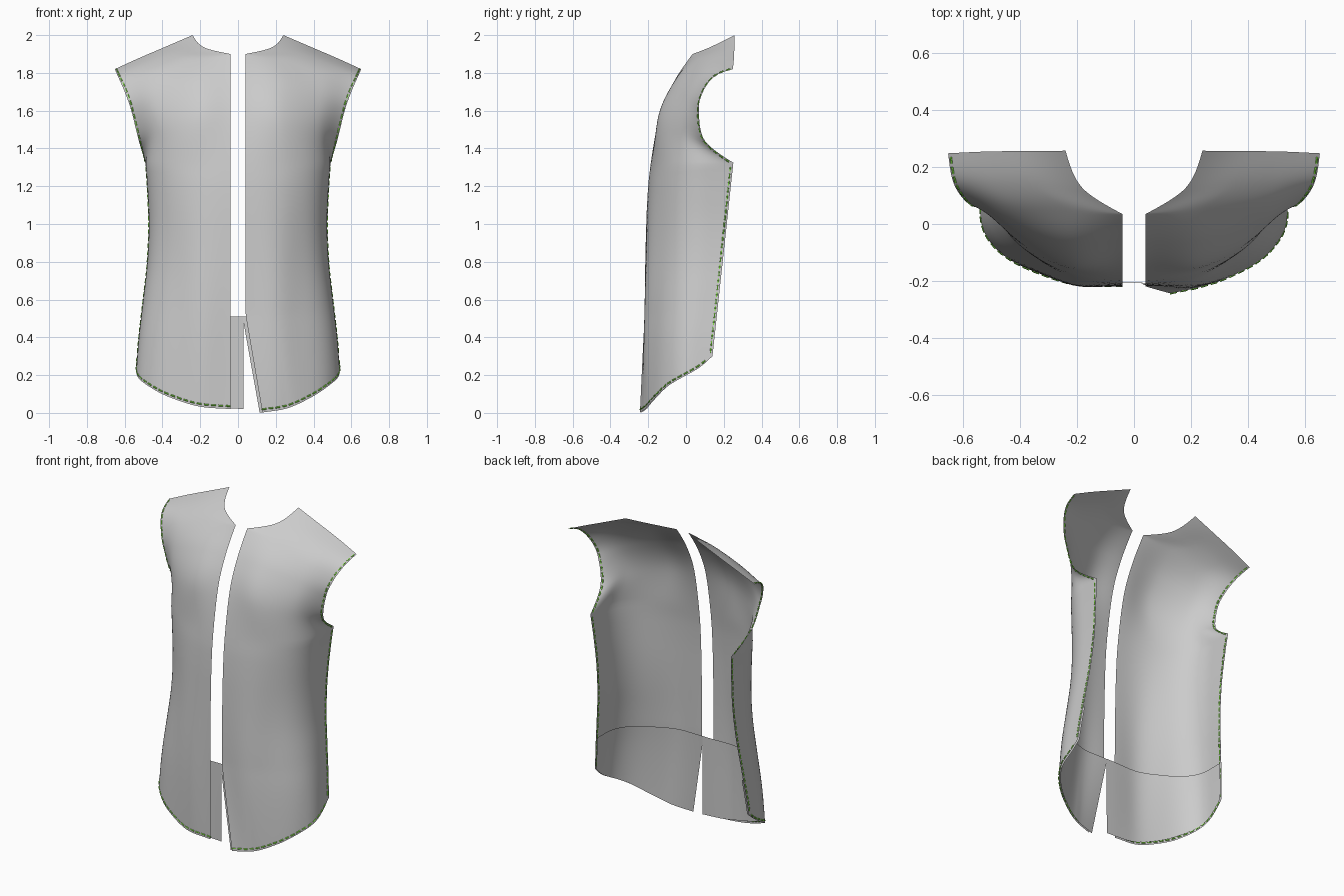
import bpy, bmesh, math
from mathutils import Vector

if "Cube" in bpy.data.objects:
    bpy.data.objects.remove(bpy.data.objects["Cube"])

def hermite(p, q, m, n, u):
    return (p * (2*u**3 - 3*u*u + 1) + m * (u**3 - 2*u*u + u)
            + q * (3*u*u - 2*u**3) + n * (u**3 - u*u))

def table(pts, t):
    """Smooth lookup in a list of (key, value) pairs."""
    if t <= pts[0][0]:
        return pts[0][1]
    for i in range(len(pts) - 1):
        (a, va), (b, vb) = pts[i], pts[i + 1]
        if t <= b:
            pa = pts[max(i - 1, 0)]
            pb = pts[min(i + 2, len(pts) - 1)]
            ma = (vb - pa[1]) / (b - pa[0]) * (b - a)
            mb = (pb[1] - va) / (pb[0] - a) * (b - a)
            return hermite(va, vb, ma, mb, (t - a) / (b - a))
    return pts[-1][1]

# body shape: half width, front depth and curve centre by height; hem height across
WIDTH = [(0, .545), (.2, .54), (.4, .525), (.6, .502), (.8, .48), (1, .472), (1.2, .48), (1.35, .492)]
FRONT = [(0, -.215), (.6, -.217), (1, -.21), (1.2, -.2), (1.32, -.187)]
CENTRE = [(.1, .04), (.4, .06), (.8, .11), (1.1, .115), (1.35, .11)]
HEM = [(0, .02), (.25, .035), (.5, .09), (.65, .14), (.82, .2), (.92, .245), (1, .3)]

# chest rows, centre front / neck to armhole, ending in the shoulder seam
ROWS = [
    [(.04, -.138, 1.58), (.23, -.14, 1.56), (.425, -.045, 1.51), (.525, .10, 1.44)],
    [(.04, -.06, 1.76), (.23, -.06, 1.74), (.44, -.005, 1.67), (.565, .068, 1.6)],
    [(.04, .035, 1.9), (.24, .045, 1.86), (.45, .055, 1.78), (.6, .09, 1.7)],
    [(.18, .125, 1.935), (.34, .14, 1.9), (.5, .142, 1.838), (.635, .15, 1.78)],
    [(.24, .257, 2.0), (.38, .256, 1.94), (.52, .254, 1.88), (.652, .248, 1.82)],
]

def chest_row(row, s):
    return table([(i / 3, Vector(p)) for i, p in enumerate(row)], s)

def lower(s, v, x0=.04, inset=0.0):
    """Body below the armhole: curved front, straight side."""
    hem = table(HEM, s)
    z = hem + (1.3 + .025 * s**3 - hem) * v
    a = table(WIDTH, z) - inset
    front = table(FRONT, z) + inset
    c = table(CENTRE, z)
    yend = .14 + (z - .3) * .108
    pts = []
    for i in range(31):
        f = i / 30 * math.pi / 2
        k = 2 / 2.2
        pts.append((a * math.sin(f)**k, c - (c - front) * max(math.cos(f), 0)**k))
    pts = [(x0, front)] + [p for p in pts if p[0] > max(x0, .05)] + [(a, max(yend, c + .01))]
    lens = [math.dist(pts[i], pts[i + 1]) for i in range(len(pts) - 1)]
    d = s * sum(lens)
    for i, l in enumerate(lens):
        if d <= l or i == len(lens) - 1:
            u = d / l
            x = pts[i][0] + (pts[i + 1][0] - pts[i][0]) * u
            y = pts[i][1] + (pts[i + 1][1] - pts[i][1]) * u
            return Vector((x, y, z))
        d -= l

def surface(s, v, side, x0=.04, inset=0.0):
    """v 0..1 is hem to armhole, 1..2 is armhole to shoulder."""
    if v <= 1:
        p = lower(s, v, x0, inset)
    else:
        r = [lower(s, .82), lower(s, 1)] + [chest_row(q, s) for q in ROWS]
        k = min(int((v - 1) * 5), 4)
        def tangent(i):
            if i == len(r) - 1:
                return (r[i] - r[i - 1]) * 1.5 - (r[i] - r[i - 2]) * .25
            m = (r[i + 1] - r[i - 1]) / 2
            if i == 1:
                m *= 1 - s**4          # sharp underarm corner
            if i == 4:
                m *= min(1, s * 3)     # sharp neck corner
            return m
        p = hermite(r[k + 1], r[k + 2], tangent(k + 1), tangent(k + 2), (v - 1) * 5 - k)
    # soft fullness in front and a waist fold
    p.y -= .016 * math.exp(-((p.x - .2) / .1)**2 - ((p.z - .4) / .6)**2)
    p.y += .005 * math.exp(-((p.x - .34) / .08)**2 - ((p.z - .85) / .35)**2)
    # one panel swings open at the hem
    if side > 0:
        w = max(0, (.52 - p.z) / .5)
        x = max(p.x, 0)
        p += Vector((.097 * max(0, 1 - x / .5), -.035 * max(0, 1 - x / .2),
                     -.02 * max(0, 1 - x / .4))) * w
    p.x *= side
    return p

def cloth(name, fn, nu, nv):
    bm = bmesh.new()
    g = [[bm.verts.new(fn(i / nu, j / nv)) for i in range(nu + 1)] for j in range(nv + 1)]
    for j in range(nv):
        for i in range(nu):
            bm.faces.new((g[j][i], g[j][i + 1], g[j + 1][i + 1], g[j + 1][i]))
    # face the cloth outward
    bm.normal_update()
    if sum(f.normal.y for f in bm.faces) > 0:
        bmesh.ops.reverse_faces(bm, faces=bm.faces)
    me = bpy.data.meshes.new(name)
    bm.to_mesh(me)
    bm.free()
    for f in me.polygons:
        f.use_smooth = True
    bpy.context.collection.objects.link(bpy.data.objects.new(name, me))

green = bpy.data.materials.new("stitch_green")
green.diffuse_color = (.25, .9, .06, 1)
green.use_nodes = True
green.node_tree.nodes["Principled BSDF"].inputs["Base Color"].default_value = green.diffuse_color

def stitches(name, fn, n=400, dash=.024, gap=.012):
    """Dashed thread along a path."""
    cu = bpy.data.curves.new(name, 'CURVE')
    cu.dimensions = '3D'
    cu.bevel_depth = .0042
    cu.bevel_resolution = 0
    cu.use_fill_caps = True
    pts = [fn(i / n) for i in range(n + 1)]
    start, run, on = pts[0], 0, True
    for p, q in zip(pts, pts[1:]):
        run += (q - p).length
        if run >= (dash if on else gap):
            if on:
                sp = cu.splines.new('POLY')
                sp.points.add(1)
                sp.points[0].co = (*start, 1)
                sp.points[1].co = (*q, 1)
            start, run, on = q, 0, not on
    cu.materials.append(green)
    bpy.context.collection.objects.link(bpy.data.objects.new(name, cu))

for side, tag in ((-1, "right"), (1, "left")):
    # outer front panel
    cloth(f"{tag}_front_panel", lambda s, t: surface(s, 2 * t, side), 36, 80)

    # inner hem facing, reaching past the front opening
    x0 = -.03 if side < 0 else .022
    def facing(s, t):
        hem = table(HEM, s)
        return surface(s, t * (.51 - hem) / (1.3 - hem), side, x0, .01)
    cloth(f"{tag}_hem_facing", facing, 36, 14)

    # green edge stitching
    stitches(f"{tag}_hem_stitching", lambda t: surface(t * .97, .012, side))
    stitches(f"{tag}_side_stitching", lambda t: surface(.982, .03 + .95 * t, side))
    stitches(f"{tag}_armhole_stitching", lambda t: surface(.978, 1.03 + .96 * t, side))
